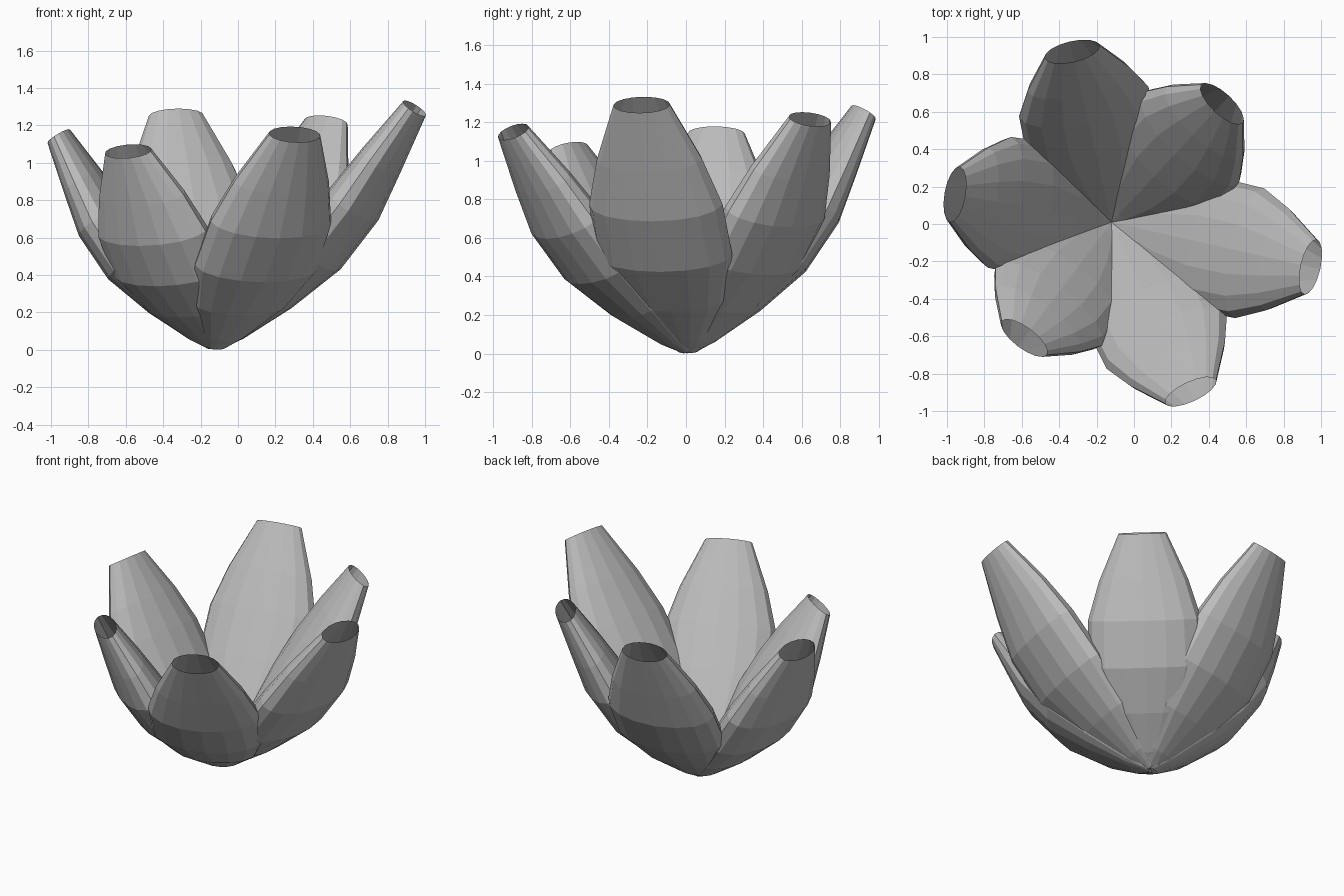
import bpy, bmesh
from math import sin, cos, pi, atan2, asin, hypot, radians
from mathutils import Vector

if "Cube" in bpy.data.objects:
    bpy.data.objects.remove(bpy.data.objects["Cube"])

grey = bpy.data.materials.new("petal grey")
grey.use_nodes = True
colour = (0.5, 0.5, 0.5, 1)
grey.diffuse_color = colour
grey.node_tree.nodes["Principled BSDF"].inputs["Base Color"].default_value = colour

SIDES = 16
BASE = Vector((-0.12, 0.01, 0.02))
TIP_DEPTH = 0.135

# Petal cross-sections: fraction of length, inner bulge, depth, half width
RINGS = [
    (0.0, 0.0, 0.03, 0.05),
    (0.07, 0.0, 0.09, 0.12),
    (0.24, 0.01, 0.19, 0.27),
    (0.435, 0.02, 0.27, 0.36),
    (0.635, 0.02, 0.27, 0.355),
    (0.8, 0.015, 0.21, 0.28),
    (1.0, 0.0, TIP_DEPTH, 0.15),
]


def petal(name, azimuth, reach, height):
    """Open flattened tube: nearly straight inside, bowed outside."""
    a = radians(azimuth)
    out = Vector((cos(a), sin(a), 0))
    side = Vector((-sin(a), cos(a), 0))
    up = Vector((0, 0, 1))
    length = hypot(reach, height)
    tilt = atan2(height, reach) + asin(TIP_DEPTH / 2 / length)
    along = out * cos(tilt) + up * sin(tilt)
    outward = out * sin(tilt) - up * cos(tilt)

    bm = bmesh.new()
    loops = []
    for s, bulge, depth, half in RINGS:
        half_depth = (depth + bulge) / 2
        mid = BASE + along * (s * length) + outward * (half_depth - bulge)
        loops.append([
            bm.verts.new(mid + side * (half * cos(t)) + outward * (half_depth * sin(t)))
            for t in (2 * pi * i / SIDES for i in range(SIDES))])
    for low, high in zip(loops, loops[1:]):
        for i in range(SIDES):
            j = (i + 1) % SIDES
            bm.faces.new((low[i], low[j], high[j], high[i]))
    bmesh.ops.recalc_face_normals(bm, faces=bm.faces)
    mesh = bpy.data.meshes.new(name)
    bm.to_mesh(mesh)
    bm.free()
    mesh.materials.append(grey)
    obj = bpy.data.objects.new(name, mesh)
    bpy.context.collection.objects.link(obj)


# Ring of petals: azimuth, tip reach, tip height above the base
petal("back_petal", 103, 0.935, 1.23)
petal("back_left_petal", 47, 0.865, 1.195)
petal("left_petal", -12.7, 1.09, 1.27)
petal("front_petal", -65, 1.0, 1.13)
petal("front_right_petal", -127, 0.775, 1.04)
petal("right_petal", 170, 0.85, 1.12)
